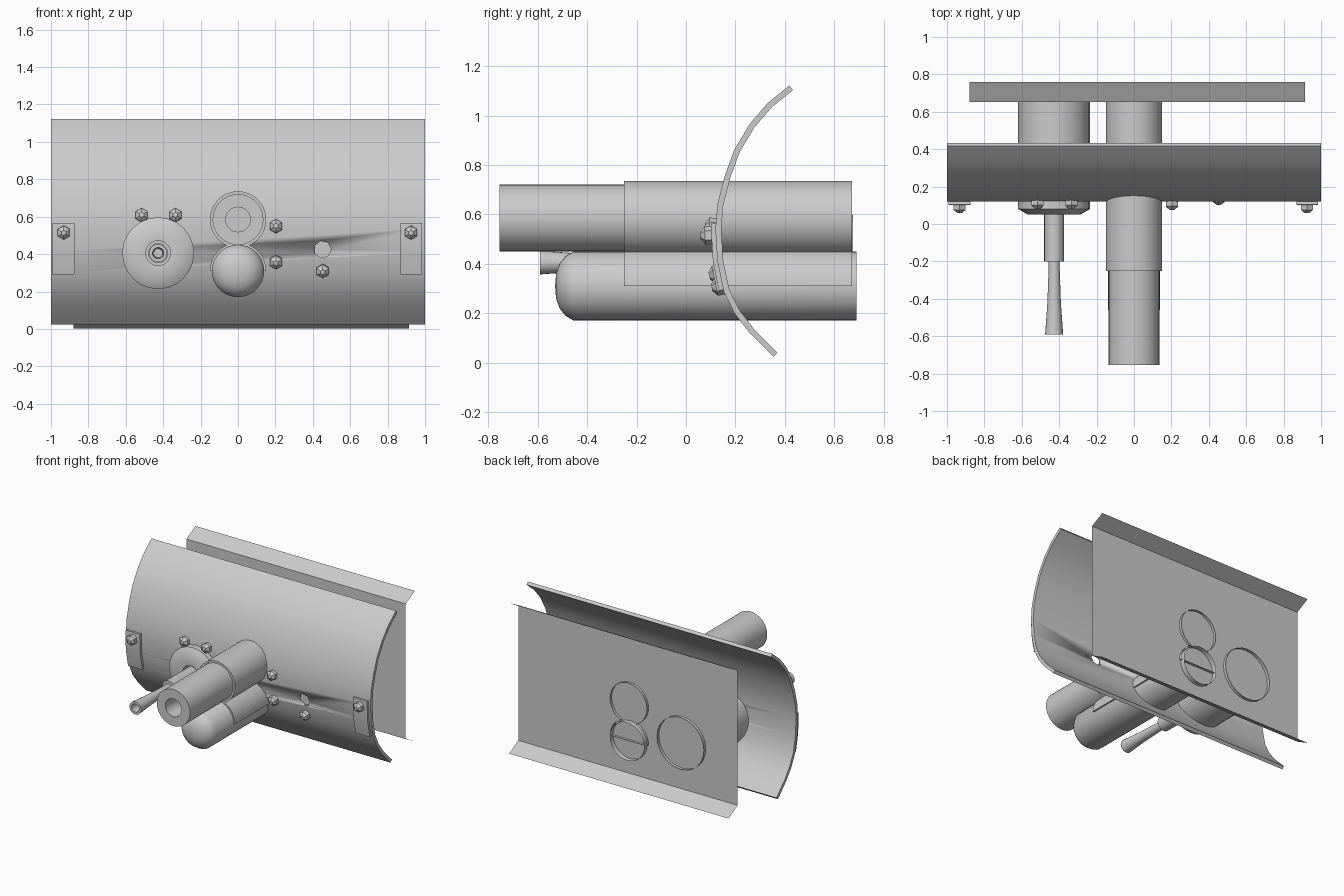
import bpy, bmesh, math
from mathutils import Vector, Matrix

if "Cube" in bpy.data.objects:
    bpy.data.objects.remove(bpy.data.objects["Cube"])

grey = bpy.data.materials.new("steel_grey")
grey.diffuse_color = (0.6, 0.6, 0.6, 1)
grey.use_nodes = True
grey.node_tree.nodes["Principled BSDF"].inputs["Base Color"].default_value = grey.diffuse_color


def finish(name, bm, angle=35, normals=True):
    if normals:
        bmesh.ops.recalc_face_normals(bm, faces=bm.faces)
    me = bpy.data.meshes.new(name)
    bm.to_mesh(me)
    bm.free()
    ob = bpy.data.objects.new(name, me)
    bpy.context.collection.objects.link(ob)
    me.materials.append(grey)
    bpy.ops.object.select_all(action='DESELECT')
    ob.select_set(True)
    bpy.context.view_layer.objects.active = ob
    bpy.ops.object.shade_smooth_by_angle(angle=math.radians(angle))
    return ob


def lathe(name, x, z, profile, n=32, matrix=None, angle=35):
    """Revolve (radius, y) pairs about an axis parallel to y."""
    bm = bmesh.new()
    rings = []
    for r, y in profile:
        if r == 0:
            rings.append([bm.verts.new((x, y, z))] * n)
        else:
            rings.append([bm.verts.new((x + r * math.cos(2 * math.pi * i / n), y,
                                        z + r * math.sin(2 * math.pi * i / n))) for i in range(n)])
    for a, b in zip(rings, rings[1:]):
        for i in range(n):
            j = (i + 1) % n
            quad = list(dict.fromkeys((a[i], a[j], b[j], b[i])))
            bm.faces.new(quad)
    if matrix:
        bm.transform(matrix)
    return finish(name, bm, angle)


def extrude_x(name, outline, x0, x1, closed=True):
    """Sweep a (y, z) outline along x."""
    bm = bmesh.new()
    a = [bm.verts.new((x0, y, z)) for y, z in outline]
    b = [bm.verts.new((x1, y, z)) for y, z in outline]
    n = len(outline)
    for i in range(n if closed else n - 1):
        j = (i + 1) % n
        bm.faces.new((a[i], a[j], b[j], b[i]))
    if closed:
        bm.faces.new(a)
        bm.faces.new(b[::-1])
    return finish(name, bm, 30)


# Curved front shield, as (y, z) points of its outer face
ARC = [(.418, 1.122), (.33, 1.05), (.257, .965), (.196, .863), (.156, .754), (.127, .64),
       (.119, .54), (.127, .41), (.152, .29), (.196, .20), (.257, .12), (.354, .023)]


def surface(z):
    """Outer shield y and outward normal (y, z) at a height."""
    for (ya, za), (yb, zb) in zip(ARC, ARC[1:]):
        if zb <= z <= za:
            y = ya + (yb - ya) * (za - z) / (za - zb)
            n = Vector((zb - za, ya - yb)).normalized()
            return y, n
    return ARC[-1][0], Vector((-1, 0))


def offset(points, d):
    out = []
    for i, p in enumerate(points):
        a, b = points[max(i - 1, 0)], points[min(i + 1, len(points) - 1)]
        t = Vector((b[0] - a[0], b[1] - a[1])).normalized()
        out.append((p[0] + t.y * d, p[1] - t.x * d))
    return out


shield = extrude_x("curved_shield", ARC + offset(ARC, -.024)[::-1], -1, 1)

# Sight hole through the shield
cutter = lathe("sight_hole_cutter", .452, .425,
               [(0, 0), (.046, 0), (.046, .3), (0, .3)], n=7)
cutter.hide_render = True
cutter.hide_set(True)
mod = shield.modifiers.new("sight_hole", 'BOOLEAN')
mod.object = cutter
mod.solver = 'EXACT'

# Back plate: thin sheet with bent upper and lower lips
extrude_x("back_plate", [(.76, 1.115), (.653, 1.06), (.653, .06), (.76, .003)], -.88, .915, closed=False)

# Main barrel with bore
lathe("barrel", 0, .585, [(0, -.45), (.066, -.45), (.066, -.755), (.136, -.755), (.136, -.2)])

# Recoil cylinder with domed nose, open at the back
lathe("recoil_cylinder", 0, .31,
      [(0, -.53), (.05, -.526), (.09, -.512), (.12, -.488), (.14, -.455), (.14, .69)], angle=50)

# Sleeve: full circle around the barrel merged with a half circle over the recoil cylinder
R, ZU, ZL = .151, .585, .31
meet = math.asin((ZU - ZL) / 2 / R)
N = 28
upper = [(R * math.cos(t), ZU + R * math.sin(t))
         for t in (-meet + (math.pi + 2 * meet) * i / N for i in range(N + 1))]
left = [(R * math.cos(t), ZL + R * math.sin(t))
        for t in (math.pi - meet + meet * i / 6 for i in range(1, 7))]
outline = upper + left + [(-x, z) for x, z in reversed(left)]
bm = bmesh.new()
front = [bm.verts.new((x, -.25, z)) for x, z in outline]
back = [bm.verts.new((x, .672, z)) for x, z in outline]
for i in range(len(outline)):
    j = (i + 1) % len(outline)
    bm.faces.new((front[i], front[j], back[j], back[i]))
bm.faces.new(front[::-1])
finish("barrel_sleeve", bm)

# Side gun housing with chamfered, recessed front, open at the back
GX, GZ = -.427, .405
lathe("side_gun_housing", GX, GZ,
      [(0, .10), (.066, .10), (.066, .055), (.14, .05), (.192, .08), (.192, .675)], n=24)

# Side gun: jacket and flared muzzle
lathe("side_gun_jacket", GX, GZ, [(.053, .10), (.053, -.2), (.03, -.2)], n=20)
lathe("side_gun_muzzle", GX, GZ,
      [(.03, -.19), (.03, -.25), (.036, -.42), (.048, -.59), (.03, -.59), (.024, -.5), (0, -.5)], n=20)

# Pads at both ends of the shield
pad_arc = [(surface(z)[0], z) for z in (.565, .54, .41, .295)]
for side, x0, x1 in (("left", -.993, -.875), ("right", .868, .985)):
    extrude_x(side + "_pad", offset(pad_arc, .018) + pad_arc[::-1], x0, x1)

# Hexagonal bolts set square to the shield
BOLTS = [(-.515, .607, 0), (-.335, .607, 0), (.203, .548, 0), (.203, .36, 0), (.453, .312, 0),
         (-.932, .517, .018), (.925, .517, .018)]
for x, z, lift in BOLTS:
    y, n = surface(z)
    tilt = Vector((0, -1, 0)).rotation_difference(Vector((0, n.x, n.y)))
    place = Matrix.Translation((x, y + n.x * lift, z + n.y * lift)) @ tilt.to_matrix().to_4x4()
    lathe("bolt", 0, 0, [(.037, .01), (.037, -.026), (.014, -.044), (0, -.044)],
          n=6, matrix=place @ Matrix.Rotation(math.pi / 6, 4, 'Y'), angle=20)
